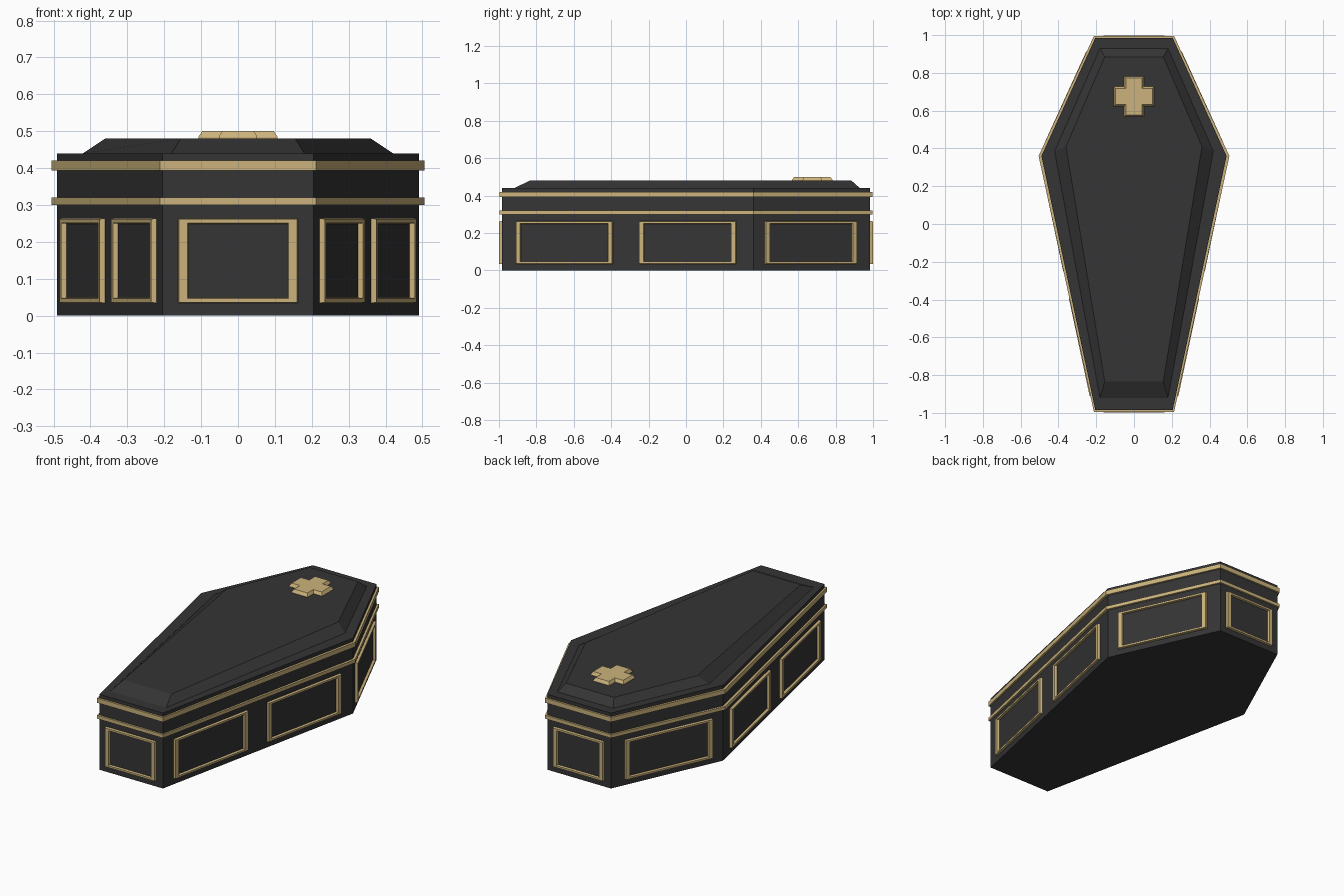
import bpy, bmesh
from mathutils import Vector

if "Cube" in bpy.data.objects:
    bpy.data.objects.remove(bpy.data.objects["Cube"])


def material(name, rgb):
    m = bpy.data.materials.new(name)
    m.diffuse_color = (*rgb, 1)
    m.use_nodes = True
    m.node_tree.nodes["Principled BSDF"].inputs["Base Color"].default_value = m.diffuse_color
    return m


BLACK = material("black lacquer", (0.035, 0.035, 0.035))
GOLD = material("antique gold", (0.60, 0.45, 0.20))


def hexagon(foot_w, foot_y, wide_w, wide_y, head_w, head_y):
    """Coffin outline, counter-clockwise."""
    return [(-foot_w, foot_y), (foot_w, foot_y), (wide_w, wide_y),
            (head_w, head_y), (-head_w, head_y), (-wide_w, wide_y)]


def loft(name, rings, mat, closed=False):
    """Join equal-length point rings; cap the ends or close into a loop."""
    bm = bmesh.new()
    vs = [[bm.verts.new(p) for p in r] for r in rings]
    n = len(rings[0])
    pairs = list(zip(vs, vs[1:])) + ([(vs[-1], vs[0])] if closed else [])
    for a, b in pairs:
        for i in range(n):
            j = (i + 1) % n
            bm.faces.new((a[i], a[j], b[j], b[i]))
    if not closed:
        bm.faces.new(vs[0][::-1])
        bm.faces.new(vs[-1])
    bmesh.ops.recalc_face_normals(bm, faces=bm.faces)
    me = bpy.data.meshes.new(name)
    bm.to_mesh(me)
    bm.free()
    me.materials.append(mat)
    ob = bpy.data.objects.new(name, me)
    bpy.context.collection.objects.link(ob)
    return ob


def at(points, z):
    return [(x, y, z) for x, y in points]


# Body and raised lid
body = hexagon(0.205, -0.985, 0.49, 0.36, 0.205, 0.985)
lid_base = hexagon(0.18, -0.92, 0.42, 0.385, 0.18, 0.93)
lid_top = hexagon(0.155, -0.835, 0.36, 0.41, 0.155, 0.885)
loft("coffin_box", [at(body, 0), at(body, 0.30)], BLACK)
loft("coffin_lid", [at(body, 0.30), at(body, 0.44), at(lid_base, 0.44),
                    at(lid_top, 0.48)], BLACK)

# Gold bands running round the body
band = hexagon(0.212, -0.996, 0.505, 0.36, 0.212, 0.996)
for name, z0, z1 in (("lower_band", 0.30, 0.32), ("upper_band", 0.393, 0.42)):
    loft(name, [at(body, z0), at(band, z0), at(band, z1), at(body, z1)],
         GOLD, closed=True)


# Rectangular gold frames on the walls
def frame(name, start, end, mirror=False):
    a, b = Vector((*start, 0)), Vector((*end, 0))
    u = (b - a).normalized()
    out = Vector((u.y, -u.x, 0))
    length = (b - a).length

    def rect(du, dz, depth):
        corners = ((du, 0.034 + dz), (length - du, 0.034 + dz),
                   (length - du, 0.264 - dz), (du, 0.264 - dz))
        return [a + u * s + out * depth + Vector((0, 0, z)) for s, z in corners]

    ob = loft(name, [rect(0, 0, 0), rect(0.003, 0.002, 0.014),
                     rect(0.026, 0.013, 0.014), rect(0.029, 0.015, 0)],
              GOLD, closed=True)
    if mirror:
        ob.modifiers.new("Mirror", 'MIRROR')


def on_wall(p, q, y):
    t = (y - p[1]) / (q[1] - p[1])
    return (p[0] + (q[0] - p[0]) * t, y)


frame("foot_frame", (-0.163, -0.985), (0.163, -0.985))
frame("head_frame", (0.163, 0.985), (-0.163, 0.985))
for name, i, y0, y1 in (("lower_side_frame", 1, -0.91, -0.39),
                        ("middle_side_frame", 1, -0.25, 0.27),
                        ("shoulder_frame", 2, 0.42, 0.91)):
    p, q = body[i], body[i + 1]
    frame(name, on_wall(p, q, y0), on_wall(p, q, y1), mirror=True)


# Cross on the lid, with sloping sides
def cross(arm, half, z):
    pts = [(half, -arm), (half, -half), (arm, -half)]
    out = []
    for _ in range(4):
        out += pts
        pts = [(-y, x) for x, y in pts]
    return [(x, y + 0.675, z) for x, y in out]


loft("lid_cross", [cross(0.107, 0.052, 0.48), cross(0.107, 0.052, 0.485),
                   cross(0.097, 0.043, 0.50)], GOLD)
